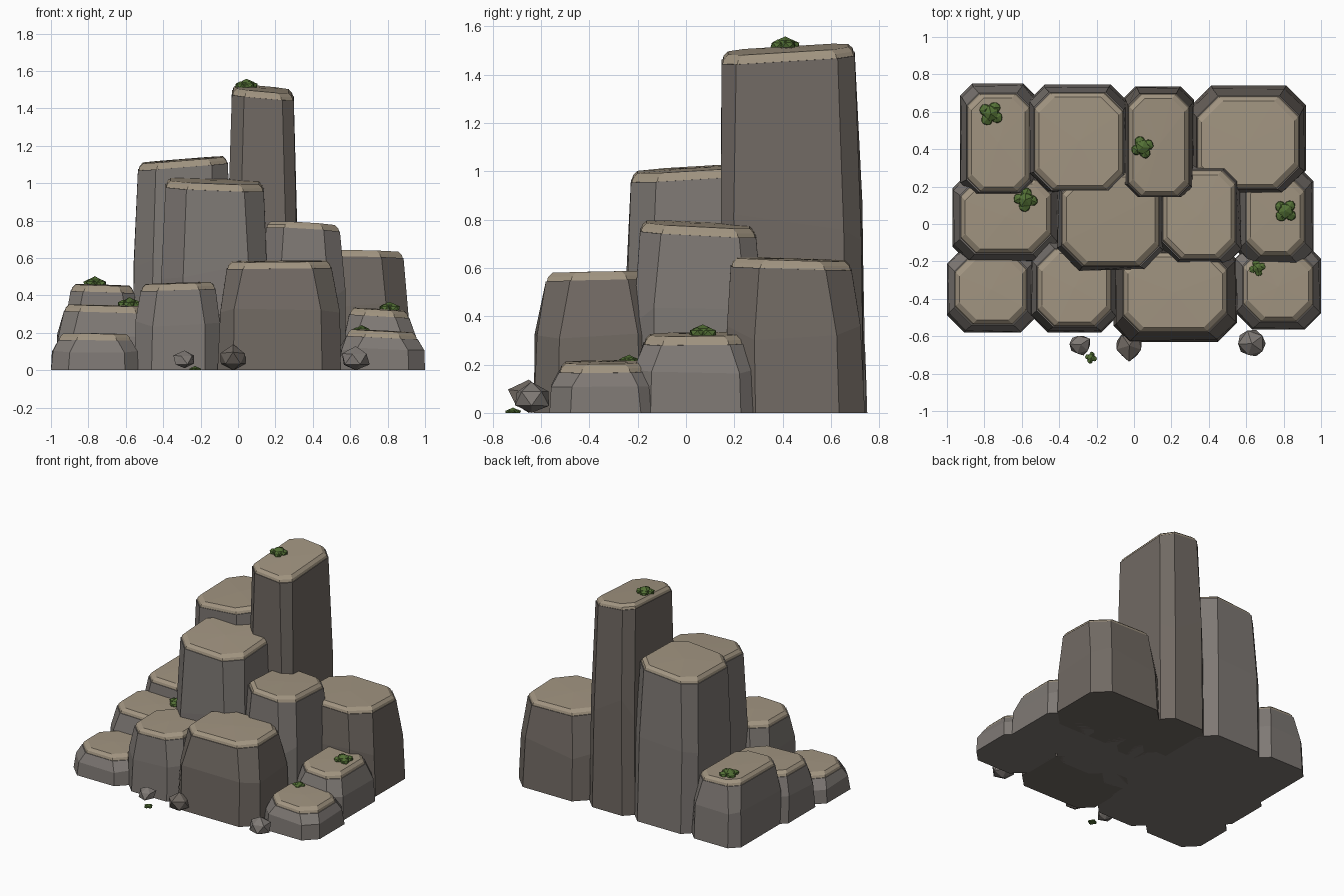
import bpy, bmesh, math, random
from mathutils import Vector

if "Cube" in bpy.data.objects:
    bpy.data.objects.remove(bpy.data.objects["Cube"])

random.seed(4)


def material(name, rgb):
    m = bpy.data.materials.new(name)
    m.diffuse_color = (*rgb, 1)
    m.use_nodes = True
    m.node_tree.nodes["Principled BSDF"].inputs["Base Color"].default_value = m.diffuse_color
    return m


DARK = material("dark_stone", (0.165, 0.143, 0.125))
LIGHT = material("light_stone", (0.21, 0.19, 0.175))
SAND = material("sandy_top", (0.36, 0.30, 0.22))
GREEN = material("moss_green", (0.085, 0.16, 0.035))


def finish(bm, name, mat):
    bmesh.ops.recalc_face_normals(bm, faces=bm.faces)
    me = bpy.data.meshes.new(name)
    bm.to_mesh(me)
    bm.free()
    me.materials.append(mat)
    ob = bpy.data.objects.new(name, me)
    bpy.context.collection.objects.link(ob)
    return ob


def octagon(x0, x1, y0, y1, c):
    return [(x0 + c[0], y0), (x1 - c[1], y0), (x1, y0 + c[1]), (x1, y1 - c[2]),
            (x1 - c[2], y1), (x0 + c[3], y1), (x0, y1 - c[3]), (x0, y0 + c[0])]


def loft(name, rings, mat, peak=None):
    bm = bmesh.new()
    vs = [[bm.verts.new(p) for p in r] for r in rings]
    for a, b in zip(vs, vs[1:]):
        for i in range(8):
            j = (i + 1) % 8
            bm.faces.new((a[i], a[j], b[j], b[i]))
    bm.faces.new(vs[0][::-1])
    if peak:                                   # faceted top with a centre point
        p = bm.verts.new(peak)
        for i in range(8):
            bm.faces.new((vs[-1][i], vs[-1][(i + 1) % 8], p))
    else:
        bm.faces.new(vs[-1])
    return finish(bm, name, mat)


def column(name, x0, x1, y0, y1, h, inset, lean, sx, sy, mat):
    """Tapered eight-sided stone with a thin sandy slab on its tilted top."""
    cx, cy = (x0 + x1) / 2, (y0 + y1) / 2
    cut = [min(x1 - x0, y1 - y0) * random.uniform(0.15, 0.21) for _ in range(4)]

    def ring(d, z, t, tilt):
        pts = octagon(x0 + d, x1 - d, y0 + d + lean * t, y1 - d + lean * t, cut)
        return [(x, y, z + tilt * (sx * (x - cx) + sy * (y - cy))) for x, y in pts]

    mid = [(x + random.uniform(-.006, .006), y + random.uniform(-.006, .006),
            z + random.uniform(-.05, .05) * h)
           for x, y, z in ring(inset * 0.2, h * 0.52, 0.3, 0)]
    loft(name, [ring(0, 0, 0, 0), mid, ring(inset, h - 0.035, 1, 1)], mat)
    loft(name + "_slab", [ring(inset + 0.004, h - 0.036, 1, 1),
                          ring(inset + 0.009, h - 0.018, 1, 1),
                          ring(inset + 0.027, h, 1, 1)], SAND,
         (cx, cy + lean, h + 0.003))


# x0, x1, y0, y1, height, taper, lean, slope x, slope y
BACK = [(-.93, -.52, .15, .75, .455, .035, -.015, -.03, .01),
        (-.56, -.03, .17, .745, 1.125, .025, -.015, .08, .02),
        (-.055, .32, .14, .735, 1.505, .022, -.015, -.09, .06),
        (.30, .92, .17, .74, .635, .035, -.02, -.02, -.03)]
MIDDLE = [(-.97, -.40, -.2, .28, .345, .04, 0, -.03, .01),
          (-.41, .16, -.25, .30, 1.01, .022, 0, -.04, .06),
          (.12, .575, -.22, .32, .78, .03, 0, -.06, -.05),
          (.55, .96, -.22, .31, .325, .045, 0, -.06, .01)]
FRONT = [(-1.0, -.53, -.58, -.12, .195, .04, 0, -.01, 0),
         (-.55, -.09, -.58, -.10, .465, .03, 0, .03, .01),
         (-.11, .55, -.63, -.10, .582, .05, 0, .01, .02),
         (.54, 1.0, -.565, -.11, .21, .04, 0, -.05, .01)]
DARKS = {("back", 3), ("back", 4), ("front", 3)}

for row, rocks in (("back", BACK), ("middle", MIDDLE), ("front", FRONT)):
    for i, r in enumerate(rocks, 1):
        column(f"{row}_column_{i}", *r, DARK if (row, i) in DARKS else LIGHT)


def blob(bm, loc, r, squash, rough):
    vs = bmesh.ops.create_icosphere(bm, subdivisions=1, radius=1)["verts"]
    a = random.uniform(0, 6.28)
    for v in vs:
        x, y, z = v.co * random.uniform(1 - rough, 1 + rough)
        v.co = Vector(loc) + Vector((x * math.cos(a) - y * math.sin(a),
                                     x * math.sin(a) + y * math.cos(a),
                                     z * squash)) * r
    return vs


# loose stones at the foot
for i, (x, y, z, r, mat) in enumerate([(-.285, -.645, .055, .06, LIGHT),
                                       (-.025, -.65, .062, .085, DARK),
                                       (.63, -.64, .06, .078, LIGHT)], 1):
    bm = bmesh.new()
    for v in blob(bm, (x, y, z), r, 0.8, 0.14):
        v.co.z = max(v.co.z, 0)
    finish(bm, f"loose_stone_{i}", mat)

# moss tufts: a centre lump with smaller lumps around it
for i, (x, y, z, r) in enumerate([(-.765, .59, .455, .072), (.045, .41, 1.515, .066),
                                  (-.58, .13, .345, .068), (.81, .07, .324, .068),
                                  (.66, -.235, .209, .048), (-.23, -.715, 0, .034)], 1):
    bm = bmesh.new()
    blob(bm, (x, y, z + r * .15), r * .68, 0.72, 0.06)
    for k in range(4):
        a = k * math.tau / 4 + i
        blob(bm, (x + r * .52 * math.cos(a), y + r * .52 * math.sin(a), z + r * .1),
             r * .48, 0.7, 0.06)
    for v in bm.verts:
        v.co.z = max(v.co.z, z - .004 if z else 0)
    finish(bm, f"moss_tuft_{i}", GREEN)
